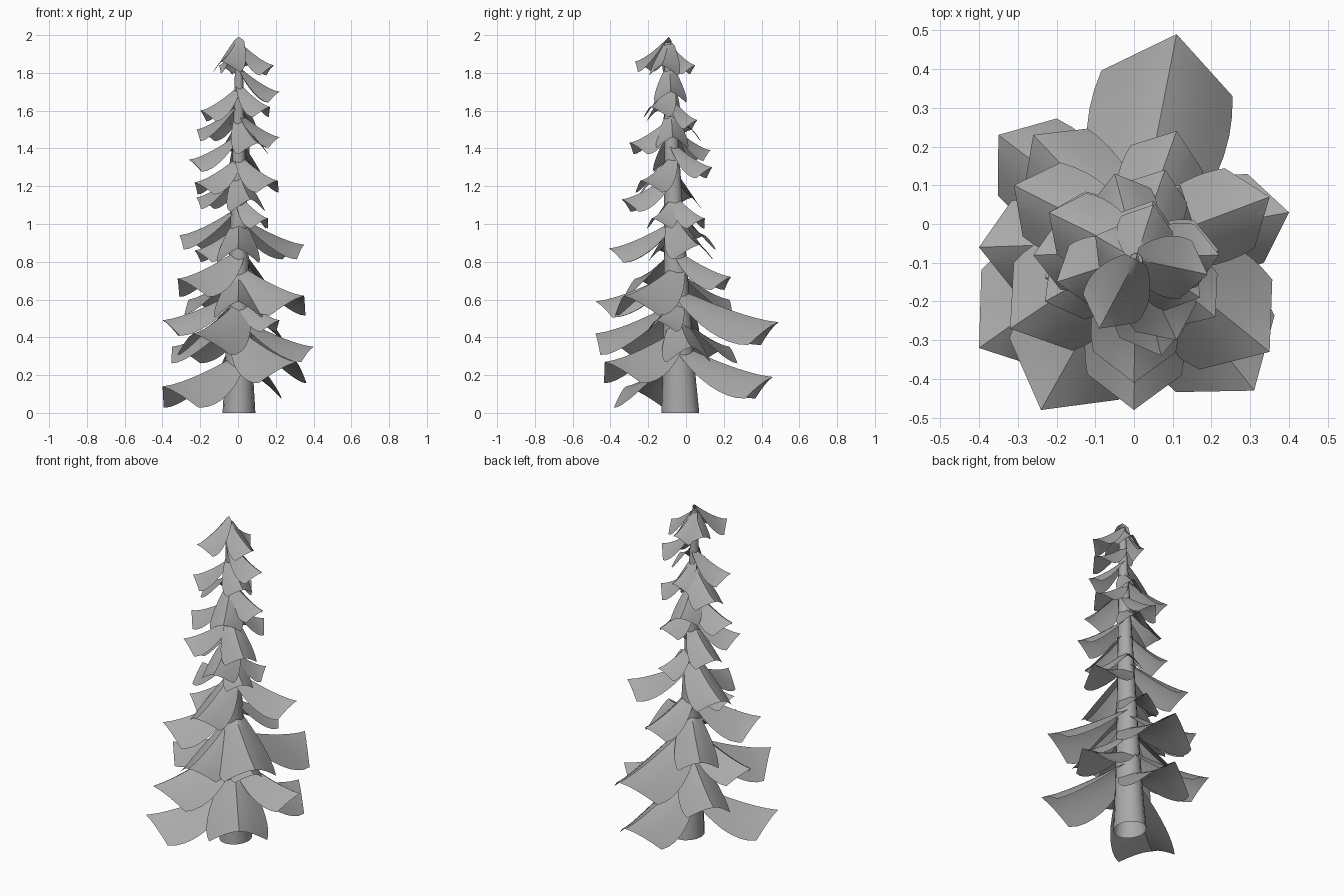
import bpy
import bmesh
import math
from mathutils import Vector

cube = bpy.data.objects.get("Cube")
if cube:
    bpy.data.objects.remove(cube, do_unlink=True)


def make_material(name, colour):
    material = bpy.data.materials.new(name)
    material.use_nodes = True
    material.diffuse_color = colour
    material.node_tree.nodes["Principled BSDF"].inputs["Base Color"].default_value = colour
    return material


GREY = make_material("plain grey", (0.4, 0.4, 0.4, 1.0))
HEIGHT = 1.96


def trunk_centre(z):
    """Centre of the leaning trunk at a height."""
    lean = min(max(z / HEIGHT, 0.0), 1.0)
    return Vector((0.005, -0.03 - 0.065 * lean, z))


def finish(bm, name):
    """Turn a bmesh into a smooth shaded object."""
    mesh = bpy.data.meshes.new(name)
    bm.to_mesh(mesh)
    bm.free()
    mesh.materials.append(GREY)
    obj = bpy.data.objects.new(name, mesh)
    bpy.context.collection.objects.link(obj)
    bpy.ops.object.select_all(action="DESELECT")
    obj.select_set(True)
    bpy.context.view_layer.objects.active = obj
    bpy.ops.object.shade_smooth_by_angle(angle=math.radians(50))
    return obj


def build_trunk(sides=16, rings=12):
    """Tapering trunk, open underneath."""
    bm = bmesh.new()
    loops = []
    for i in range(rings + 1):
        part = i / rings
        centre = trunk_centre(HEIGHT * part)
        radius = 0.087 - 0.07 * part ** 0.8
        loop = []
        for k in range(sides):
            angle = math.tau * k / sides
            offset = Vector((math.cos(angle), 1.15 * math.sin(angle), 0.0)) * radius
            loop.append(bm.verts.new(centre + offset))
        loops.append(loop)
    for low, high in zip(loops, loops[1:]):
        for k in range(sides):
            n = (k + 1) % sides
            bm.faces.new((low[k], low[n], high[n], high[k]))
    bm.faces.new(loops[-1])
    finish(bm, "trunk")


def build_bough(name, tip, breadth, steps=8, across=8):
    """Arched sheet that hangs from the trunk and ends in a broad point."""
    base = trunk_centre(tip.z)
    reach = tip - base
    length = reach.length
    outward = reach.normalized()
    sideways = Vector((-outward.y, outward.x, 0.0))
    droop = 0.1 + 0.15 * length
    half_width = breadth * (0.04 + 0.19 * length)
    arch = 0.7 * half_width
    bm = bmesh.new()
    rows = []
    for i in range(steps + 1):
        t = i / steps
        spread = 0.4 + 1.75 * t - 1.15 * t * t
        row = []
        for j in range(across + 1):
            u = 2.0 * j / across - 1.0
            along = t * (length - 0.75 * half_width * abs(u))
            rise = droop * (1.0 - t) ** 1.4 - arch * spread * abs(u) ** 1.3
            point = base + outward * along + sideways * (u * half_width * spread)
            point.z += rise
            row.append(bm.verts.new(point))
        rows.append(row)
    for inner, outer in zip(rows, rows[1:]):
        for j in range(across):
            bm.faces.new((inner[j], outer[j], outer[j + 1], inner[j + 1]))
    finish(bm, name)


# Bough tips in hundredths: across, deep, up
BOUGHS = {
    "broad_bough": [
        (-40, -32, 14), (9, 46, 19), (31, -43, 27), (-24, -48, 42),
        (11, 49, 48), (35, -33, 62), (-32, -27, 71),
    ],
    "lower_bough": [
        (-35, 23, 35), (40, 3, 35), (-40, -6, 49), (22, -16, 49),
        (0, -48, 59), (-26, 23, 60),
    ],
    "middle_bough": [
        (11, 24, 72), (-23, -14, 86), (0, -41, 87), (35, 7, 89),
        (-31, 10, 94), (16, -18, 103), (12, 10, 103), (7, -34, 113), (-22, 3, 114),
        (-23, -20, 122), (21, -24, 123),
    ],
    "upper_bough": [
        (8, 14, 130), (-26, -8, 134), (-5, 13, 139), (11, -30, 143), (22, -7, 146),
        (-22, 3, 150), (5, 6, 155), (-20, -15, 160), (17, -19, 162), (22, -8, 170),
    ],
    "crown_bough": [(-9, -27, 186), (5, 5, 184), (19, -13, 184), (-10, -3, 184)],
}

build_trunk()
for name, tips in BOUGHS.items():
    breadth = 1.2 if name == "broad_bough" else 1.0
    for tip in tips:
        build_bough(name, Vector(tip) / 100, breadth)
